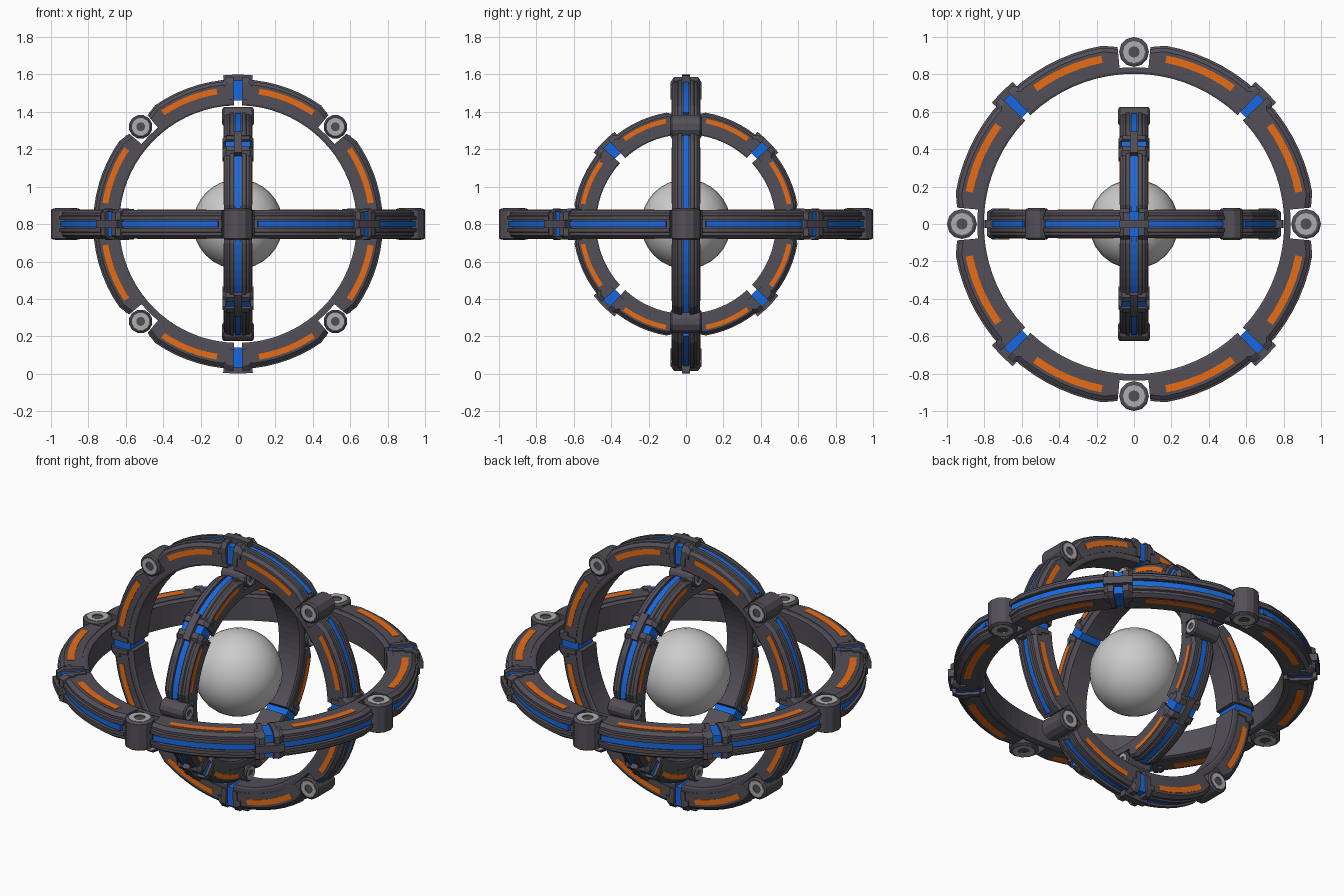
import bpy, bmesh, math
from mathutils import Matrix, Vector

if "Cube" in bpy.data.objects:
    bpy.data.objects.remove(bpy.data.objects["Cube"])

CENTRE = Matrix.Translation((0, 0, 0.8))
Q = math.pi / 4


def material(name, rgb):
    m = bpy.data.materials.new(name)
    m.diffuse_color = (*rgb, 1)
    m.use_nodes = True
    m.node_tree.nodes["Principled BSDF"].inputs["Base Color"].default_value = m.diffuse_color
    return m


DARK = material("dark_metal", (0.085, 0.078, 0.095))
ORANGE = material("orange", (0.80, 0.15, 0.008))
BLUE = material("blue", (0.008, 0.14, 0.75))
GREY = material("light_grey", (0.42, 0.42, 0.42))


def sweep(bm, profile, a0, a1, n, centre=(0, 0), taper=0.0, closed=False):
    """Sweep a closed (radius, width) profile around the local z axis."""
    rows = []
    for i in range(n if closed else n + 1):
        a = a0 + (a1 - a0) * i / n
        row = []
        for r, w in profile:
            if taper and i == 0 and r > taper:
                r -= 0.018
            row.append(bm.verts.new((centre[0] + r * math.cos(a), centre[1] + r * math.sin(a), w)))
        rows.append(row)
    k = len(profile)
    pairs = list(zip(rows, rows[1:])) + ([(rows[-1], rows[0])] if closed else [])
    for p, q in pairs:
        for j in range(k):
            bm.faces.new((p[j], p[(j + 1) % k], q[(j + 1) % k], q[j]))
    if not closed:
        bm.faces.new(rows[0])
        bm.faces.new(rows[-1])


def rect(r0, r1, w0, w1):
    return [(r0, w0), (r1, w0), (r1, w1), (r0, w1)]


def finish(bm, name, mat, matrix):
    bmesh.ops.recalc_face_normals(bm, faces=bm.faces)
    me = bpy.data.meshes.new(name)
    bm.to_mesh(me)
    bm.free()
    me.materials.append(mat)
    ob = bpy.data.objects.new(name, me)
    ob.matrix_world = matrix
    bpy.context.collection.objects.link(ob)
    return ob


def both_ways(bm, profile, a0, a1, n, s=1, taper=0.0):
    """Repeat an arc on both sides of each of the four barrels."""
    prof = [(r * s, w) for r, w in profile]
    for k in range(4):
        for d in (1, -1):
            sweep(bm, prof, 2 * Q * k + d * a0, 2 * Q * k + d * a1, n, taper=taper * s)


def ring(name, s, inner, matrix):
    rim = inner / s
    gap = 0.023 / (0.9 * s)               # half slot at each clasp
    leg = 0.052 / (0.9 * s)
    strap = 0.078 / (0.98 * s)
    start = math.radians(5.3)

    # armour segments with a grooved, chamfered outer edge
    half = [(0.968, 0.022), (0.968, 0.042), (0.957, 0.046), (0.957, 0.060),
            (0.935, 0.076), (0.835, 0.076)]
    prof = [(0.945, -0.022), (0.945, 0.022)] + half + [(r, -w) for r, w in reversed(half)]
    bm = bmesh.new()
    both_ways(bm, prof, start, Q - gap, 8, s, taper=0.92)
    finish(bm, name + "_segments", DARK, matrix)

    # thin inner band running behind the barrels
    bm = bmesh.new()
    band = [(rim, -0.068), (rim + 0.012, -0.073), (0.838, -0.073),
            (0.838, 0.073), (rim + 0.012, 0.073), (rim, 0.068)]
    both_ways(bm, band, 0, Q - gap, 9, s)
    finish(bm, name + "_inner_band", DARK, matrix)

    # orange side panels
    bm = bmesh.new()
    for sg in (1, -1):
        both_ways(bm, rect(0.878, 0.917, sg * 0.07, sg * 0.0785),
                  math.radians(11), math.radians(36), 6, s)
    finish(bm, name + "_side_panels", ORANGE, matrix)

    # blue strip in the outer groove, blue core in each clasp
    bm = bmesh.new()
    both_ways(bm, rect(0.935, 0.955, -0.016, 0.016), start + 0.02, Q - gap, 8, s)
    for k in range(4):
        a = Q + 2 * Q * k
        sweep(bm, rect(0.825 * s, 0.96 * s, -0.066, 0.066), a - gap, a + gap, 1)
    finish(bm, name + "_blue_inlays", BLUE, matrix)

    # clasps: paired legs wrapping the segment ends and a bridging strap
    bm = bmesh.new()
    leg_prof = [(0.835, -0.082), (0.945, -0.082), (0.982, -0.062),
                (0.982, 0.062), (0.945, 0.082), (0.835, 0.082)]
    both_ways(bm, leg_prof, Q - leg, Q - gap, 1, s)
    both_ways(bm, [(0.90, -0.084), (0.948, -0.084), (0.985, -0.064),
                   (0.985, 0.064), (0.948, 0.084), (0.90, 0.084)],
              Q - strap, Q - leg, 1, s, taper=0.92)
    for k in range(4):
        a = Q + 2 * Q * k
        sweep(bm, rect(0.95 * s, 0.999 * s, -0.022, 0.022), a - strap, a + strap, 3)
    finish(bm, name + "_clasps", DARK, matrix)

    # hinge barrels with grey washers on both ends
    bm, wash = bmesh.new(), bmesh.new()
    for k in range(4):
        d = Vector((math.cos(2 * Q * k), math.sin(2 * Q * k), 0)) * 0.92 * s
        circle = [(0.068 * s, -0.083), (0.08 * s, -0.076), (0.08 * s, 0.076), (0.068 * s, 0.083),
                  (0.03 * s, 0.083), (0.03 * s, -0.083)]
        sweep(bm, circle, 0, 8 * Q, 12, d.xy, closed=True)
        bmesh.ops.create_cone(bm, cap_ends=True, segments=12, radius1=0.031 * s,
                              radius2=0.031 * s, depth=0.156, matrix=Matrix.Translation(d))
        for sg in (1, -1):
            sweep(wash, rect(0.030 * s, 0.059 * s, sg * 0.078, sg * 0.085),
                  0, 8 * Q, 12, d.xy, closed=True)
    finish(bm, name + "_barrels", DARK, matrix)
    finish(wash, name + "_washers", GREY, matrix)


ring("outer_ring", 1.0, 0.803, CENTRE)
ring("middle_ring", 0.8, 0.635, CENTRE @ Matrix.Rotation(2 * Q, 4, 'X') @ Matrix.Rotation(Q, 4, 'Z'))
ring("inner_ring", 0.625, 0.480, CENTRE @ Matrix.Rotation(2 * Q, 4, 'Y'))

# central sphere
bm = bmesh.new()
bmesh.ops.create_uvsphere(bm, u_segments=24, v_segments=16, radius=0.24)
for f in bm.faces:
    f.smooth = True
finish(bm, "core_sphere", material("core_grey", (0.6, 0.6, 0.6)), CENTRE)
